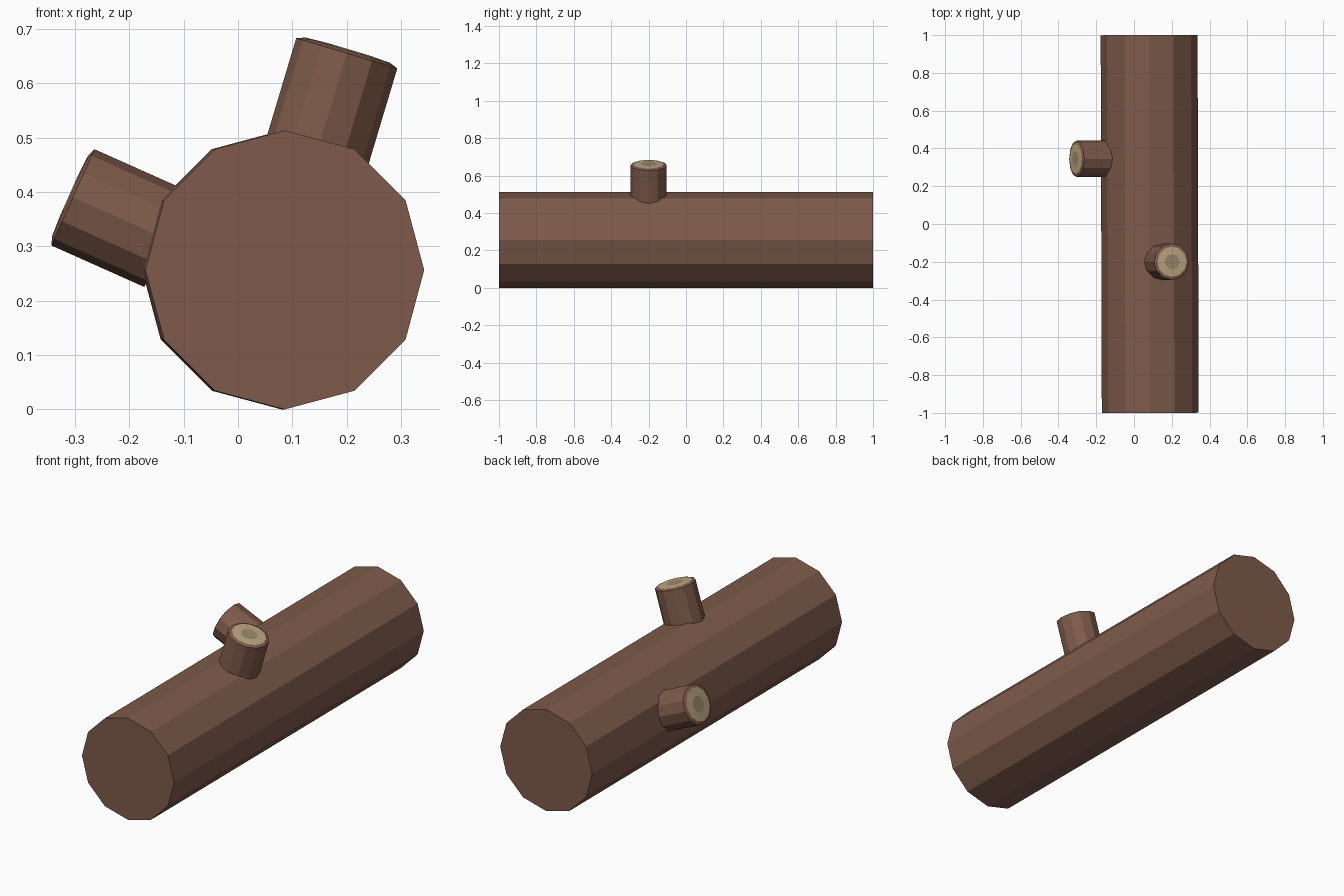
import bpy, bmesh, math
from mathutils import Vector, Matrix

if "Cube" in bpy.data.objects:
    bpy.data.objects.remove(bpy.data.objects["Cube"])


def material(name, col):
    m = bpy.data.materials.new(name)
    m.diffuse_color = (*col, 1)
    m.use_nodes = True
    m.node_tree.nodes["Principled BSDF"].inputs["Base Color"].default_value = m.diffuse_color
    return m


BARK = material("bark", (0.21, 0.105, 0.07))
WOOD = material("cut_wood", (0.52, 0.39, 0.22))
CORE = material("heartwood", (0.33, 0.26, 0.15))


def lathe(name, start, end, rings, ref, mats, bands):
    """12-sided solid along start->end; rings are (radius, distance),
    bands give the material index of each ring strip plus the end cap."""
    a, b = Vector(start), Vector(end)
    w = (b - a).normalized()
    v = w.cross(Vector(ref)).normalized()
    u = v.cross(w)
    bm = bmesh.new()
    loops = []
    for r, d in rings:
        loops.append([bm.verts.new(a + w * d + r * (math.cos(t) * u + math.sin(t) * v))
                      for t in (i * math.tau / 12 for i in range(12))])
    bm.faces.new(loops[0][::-1])
    for k in range(len(loops) - 1):
        for i in range(12):
            j = (i + 1) % 12
            f = bm.faces.new((loops[k][i], loops[k][j], loops[k + 1][j], loops[k + 1][i]))
            f.material_index = bands[k]
    bm.faces.new(loops[-1]).material_index = bands[-1]
    bmesh.ops.recalc_face_normals(bm, faces=bm.faces)
    me = bpy.data.meshes.new(name)
    bm.to_mesh(me)
    bm.free()
    for m in mats:
        me.materials.append(m)
    ob = bpy.data.objects.new(name, me)
    bpy.context.collection.objects.link(ob)


# Main trunk, very slightly skewed in plan
lathe("log", (0.086, -1, 0.2565), (0.080, 1, 0.2565),
      [(0.2565, 0), (0.2565, 2)], (0, 0, 1), [BARK], [0, 0])


# Sawn branch stubs: bark tube, bevelled rim, pale ring and dark core
def stub(name, tip, direction, length):
    d = Vector(direction).normalized()
    tip = Vector(tip)
    r = 0.097
    lathe(name, tip - d * length, tip,
          [(r, 0), (r, length), (0.081, length + 0.006), (0.04, length + 0.008)],
          (0, 1, 0), [BARK, WOOD, CORE], [0, 0, 1, 2])


stub("top_branch", (0.2, -0.2, 0.655), (0.287, 0, 0.958), 0.22)
stub("side_branch", (-0.3035, 0.345, 0.39), (-0.913, 0, 0.408), 0.187)
